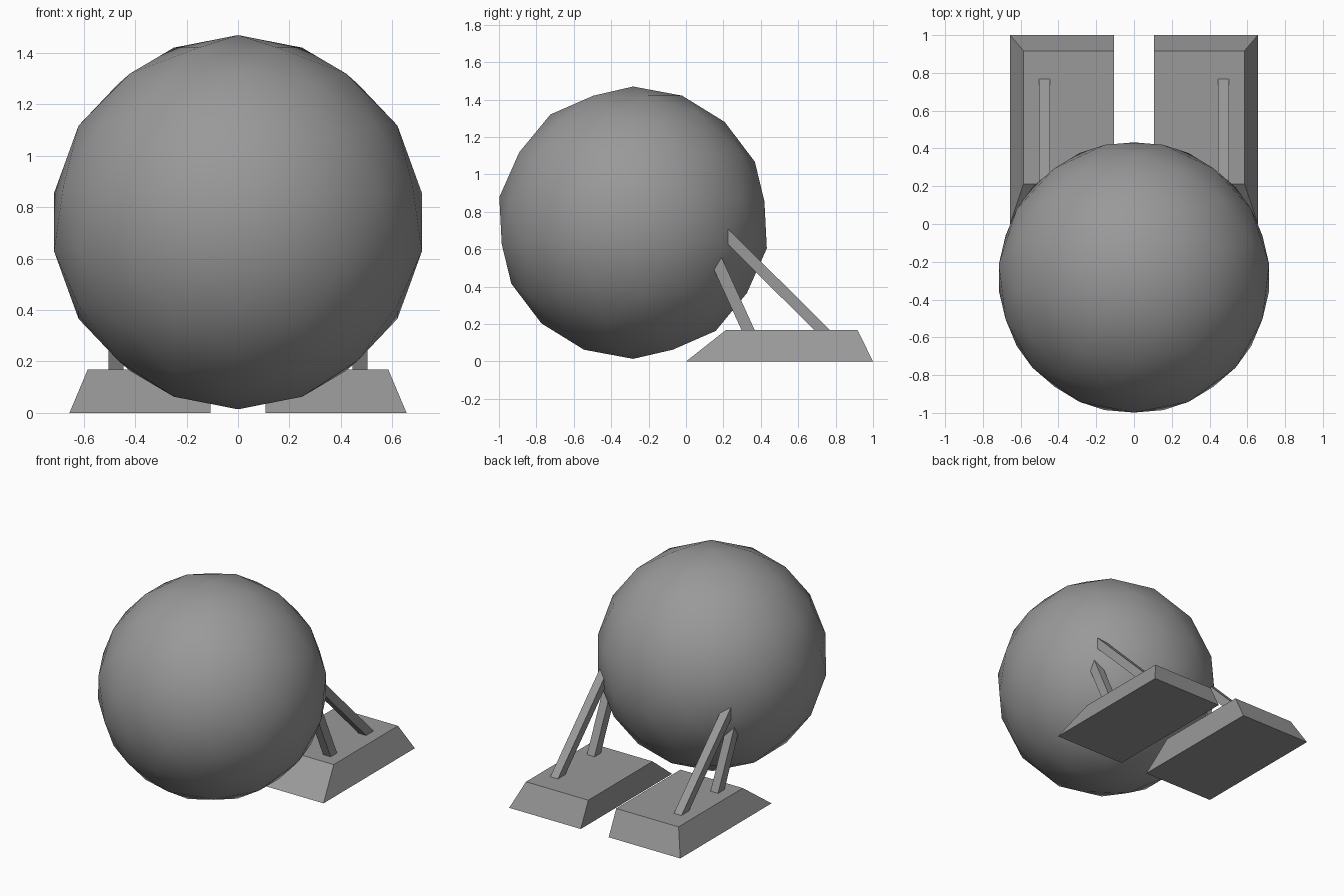
import bpy, bmesh
from math import pi
from mathutils import Matrix

cube = bpy.data.objects.get("Cube")
if cube:
    bpy.data.objects.remove(cube, do_unlink=True)

grey = bpy.data.materials.new("mid grey")
grey.use_nodes = True
colour = (0.32, 0.32, 0.32, 1)
grey.diffuse_color = colour
grey.node_tree.nodes["Principled BSDF"].inputs["Base Color"].default_value = colour


def make_object(name, bm):
    bmesh.ops.recalc_face_normals(bm, faces=bm.faces[:])
    mesh = bpy.data.meshes.new(name)
    bm.to_mesh(mesh)
    bm.free()
    mesh.materials.append(grey)
    obj = bpy.data.objects.new(name, mesh)
    bpy.context.collection.objects.link(obj)


def bridge(bm, loop_a, loop_b):
    """Closed solid between two matching outlines."""
    a = [bm.verts.new(p) for p in loop_a]
    b = [bm.verts.new(p) for p in loop_b]
    bm.faces.new(a)
    bm.faces.new(b)
    for i in range(len(a)):
        j = (i + 1) % len(a)
        bm.faces.new((a[i], a[j], b[j], b[i]))


def rectangle(x0, x1, y0, y1, z):
    return [(x0, y0, z), (x1, y0, z), (x1, y1, z), (x0, y1, z)]


# Ball: icosahedron with each edge split evenly in three along its arc
base = bmesh.new()
bmesh.ops.create_icosphere(base, subdivisions=1, radius=1)
triangles = [[v.co.normalized() for v in face.verts] for face in base.faces]
base.free()

bm = bmesh.new()
for a, b, c in triangles:
    rows = [[a]]
    for i in range(1, 4):
        start, end = a.slerp(b, i / 3), a.slerp(c, i / 3)
        rows.append([start.slerp(end, j / i) for j in range(i + 1)])
    rows[2][1] = (a + b + c).normalized()
    grid = [[bm.verts.new(p) for p in row] for row in rows]
    for i in range(3):
        for j in range(i + 1):
            bm.faces.new((grid[i][j], grid[i + 1][j], grid[i + 1][j + 1]))
            if j < i:
                bm.faces.new((grid[i][j], grid[i + 1][j + 1], grid[i][j + 1]))
bmesh.ops.remove_doubles(bm, verts=bm.verts[:], dist=0.001)
for face in bm.faces:
    face.smooth = True
placement = (Matrix.Translation((0, -0.283, 0.742))
             @ Matrix.Rotation(pi / 2, 4, "Z") @ Matrix.Scale(0.728, 4))
bm.transform(placement)
make_object("ball", bm)

# Feet and struts, one set for each side
foot_top = 0.168
strut_profiles = {
    "front_strut": [(0.297, foot_top), (0.367, foot_top), (0.19, 0.557), (0.15, 0.49)],
    "rear_strut": [(0.685, foot_top), (0.768, foot_top), (0.225, 0.71), (0.225, 0.627)],
}
for side, s in (("left", 1), ("right", -1)):
    bm = bmesh.new()
    bridge(bm, rectangle(s * 0.107, s * 0.656, 0, 1, 0),
           rectangle(s * 0.107, s * 0.585, 0.213, 0.917, foot_top))
    make_object(side + "_foot", bm)
    for name, profile in strut_profiles.items():
        bm = bmesh.new()
        bridge(bm, [(s * 0.445, y, z) for y, z in profile],
               [(s * 0.503, y, z) for y, z in profile])
        make_object(side + "_" + name, bm)
